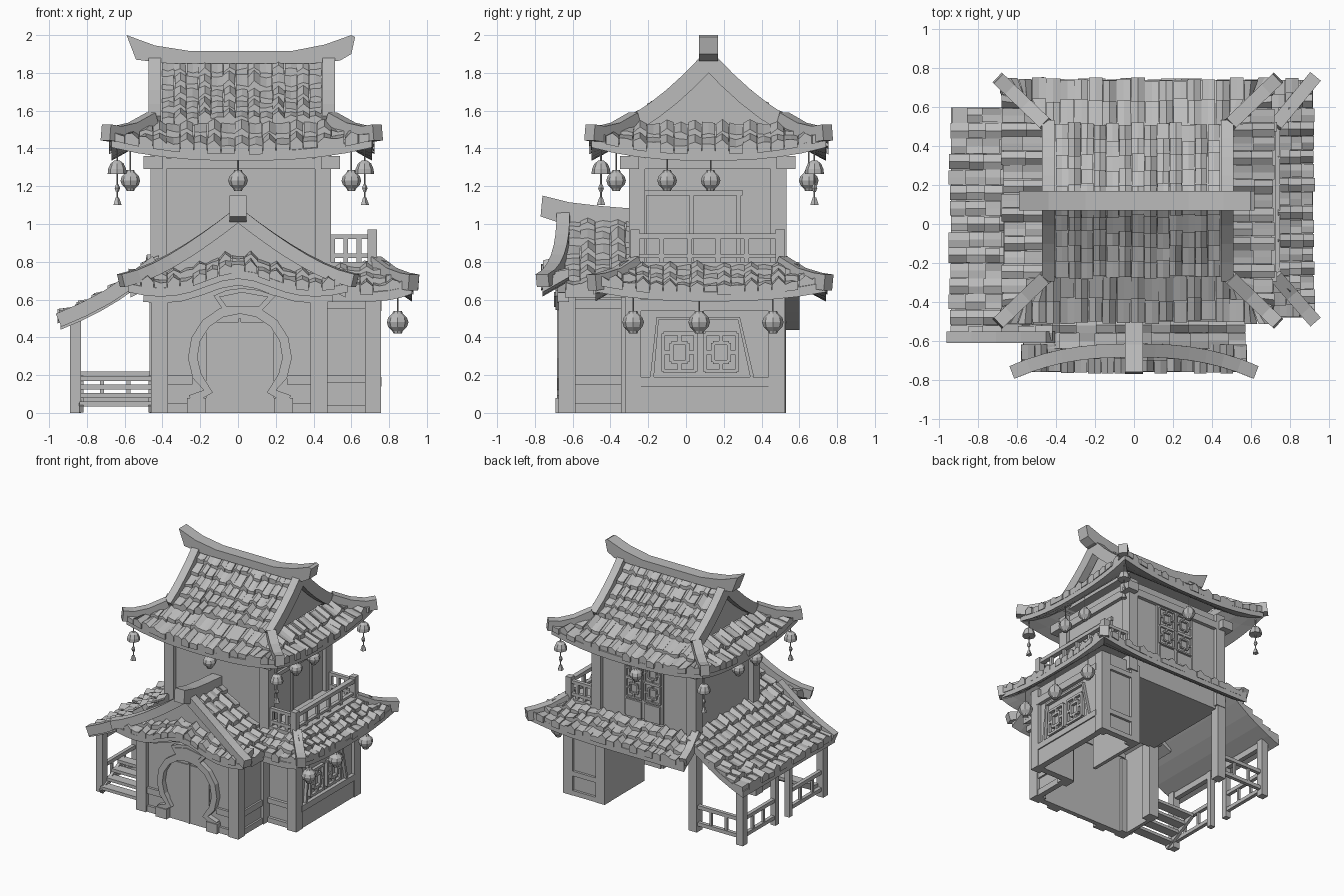
import bpy, bmesh, math, random
from mathutils import Vector as V

if "Cube" in bpy.data.objects:
    bpy.data.objects.remove(bpy.data.objects["Cube"])
random.seed(4)
grey = bpy.data.materials.new("stone_grey")
grey.diffuse_color = (0.5, 0.5, 0.5, 1)
grey.use_nodes = True
grey.node_tree.nodes["Principled BSDF"].inputs["Base Color"].default_value = grey.diffuse_color

def make(name, *parts):
    bm = bmesh.new()
    for verts, faces in parts:
        vs = [bm.verts.new(v) for v in verts]
        for f in faces:
            bm.faces.new([vs[i] for i in f])
    bmesh.ops.recalc_face_normals(bm, faces=bm.faces)
    me = bpy.data.meshes.new(name)
    bm.to_mesh(me); bm.free()
    me.materials.append(grey)
    bpy.context.collection.objects.link(bpy.data.objects.new(name, me))

def rings(rs):
    """Skin a list of equal rings and cap both ends."""
    n = len(rs[0])
    f = [(i*n+j, i*n+(j+1) % n, (i+1)*n+(j+1) % n, (i+1)*n+j) for i in range(len(rs)-1) for j in range(n)]
    f += [tuple(range(n))[::-1], tuple(range((len(rs)-1)*n, len(rs)*n))]
    return [p for r in rs for p in r], f

def box(x0, x1, y0, y1, z0, z1):
    return rings([[(x0, y0, z), (x1, y0, z), (x1, y1, z), (x0, y1, z)] for z in (z0, z1)])

def post(x, y, z0, z1, w):
    return box(x-w/2, x+w/2, y-w/2, y+w/2, z0, z1)

def plate(pts, axis, a, b):
    """Extrude a 2D outline along x or y."""
    return rings([[(c, p, q) if axis == 'x' else (p, c, q) for p, q in pts] for c in (a, b)])

def sweep(pts, w, h, up=(0, 0, 1)):
    pts = [V(p) for p in pts]
    rs = []
    for i, p in enumerate(pts):
        t = (pts[min(i+1, len(pts)-1)] - pts[max(i-1, 0)]).normalized()
        s = t.cross(V(up)).normalized()
        n = s.cross(t)
        rs.append([p + s*a*w/2 + n*b*h/2 for a, b in ((-1, -1), (1, -1), (1, 1), (-1, 1))])
    return rings(rs)

def lathe(prof, x, y, n=8):
    return rings([[(x+r*math.cos(k*math.tau/n), y+r*math.sin(k*math.tau/n), z) for k in range(n)] for r, z in prof])

def sheet(f, nu, nv, th):
    """Closed slab under a roof surface f(u, v)."""
    rs = []
    for i in range(nu+1):
        top = [V(f(i/nu, j/nv)) for j in range(nv+1)]
        rs.append(top + [p - V((0, 0, th)) for p in reversed(top)])
    return rings(rs)

def tiles(f, nu, nv, lift=0.035):
    """Overlapping bowed roof tiles with rough edges."""
    out = []
    for j in range(nv):
        for i in range(nu):
            r = lambda s: random.uniform(-s, s)
            v0, v1 = max(0, (j-0.1)/nv), min(1.06, (j+1.05+r(0.12))/nv)
            u0, u1, k = (i+0.02+r(0.03))/nu, (i+0.98+r(0.03))/nu, r(0.01)
            hi = 0.022 if (i % 2) else 0.002
            rs = []
            for v, h in ((v0, 0.004), (v1, lift)):
                at = lambda u, z: V(f(u, v)) + V((0, 0, z))
                rs.append([at(u0, -0.01), at(u1, -0.01), at(u1, h+r(0.008)),
                           at((u0+u1)/2, h+hi+k), at(u0, h+r(0.008))])
            out.append(rings(rs))
    return out

def lerp(a, b, t):
    return a + (b-a)*t

def skirt(a, b, c, d, la, lb):
    """Curved eave: inner edge a-b, outer edge c-d, corner lifts la and lb.
    Returns the fanned surface and one with parallel rows clipped at the hips."""
    a, b, c, d = map(V, (a, b, c, d))
    def f(u, v):
        p = lerp(lerp(a, b, u), lerp(c, d, u), v)
        s = abs(2*u-1)**2.5 * v*v
        p.z += (la if u < 0.5 else lb)*s - 0.12*v*(1-v)*abs(a.z-c.z)*2
        return p
    e = (d-c).normalized()
    length = (d-c).length
    def g(u, v):
        lo, hi = (a-c).dot(e)*(1-v), lerp((b-c).dot(e), length, v)
        return f(min(1, max(0, (u*length-lo)/(hi-lo))), v)
    return f, g

def hip(p, q, rise):
    p, q = V(p), V(q)
    return sweep([p, lerp(p, q, 0.4)-V((0, 0, 0.015)), lerp(p, q, 0.75), q+V((0, 0, rise))], 0.07, 0.085)

# ---------------- upper roof ----------------
def prof(v):
    return 0.39*v, 1.86 - 0.33*(1.3*v - 0.3*v*v)
for s, n in ((-1, "front"), (1, "back")):
    f = lambda u, v, s=s: (lerp(-0.45, 0.49, u), 0.12+s*prof(v)[0], prof(v)[1])
    make("upper_roof_slab_"+n, sheet(f, 1, 6, 0.04))
    g = lambda u, v, f=f: f(0.05+0.9*u, v)
    make("upper_roof_tiles_"+n, *tiles(g, 13, 5))
inner = [(-0.45, -0.27, 1.53), (0.49, -0.27, 1.53), (0.49, 0.51, 1.53), (-0.45, 0.51, 1.53)]
outer = [(-0.67, -0.5, 1.385), (0.71, -0.5, 1.385), (0.71, 0.74, 1.385), (-0.67, 0.74, 1.385)]
for i, n in enumerate(("front", "right", "back", "left")):
    j = (i+1) % 4
    f, g = skirt(inner[i], inner[j], outer[i], outer[j], 0.07, 0.07)
    make("upper_eave_slab_"+n, sheet(f, 10, 3, 0.05))
    make("upper_eave_tiles_"+n, *tiles(g, 19 if i % 2 == 0 else 17, 2))
tips = [(-0.7, -0.51, 1.45), (0.74, -0.51, 1.45), (0.74, 0.75, 1.45), (-0.7, 0.75, 1.45)]
make("upper_hip_ridges", *[hip(V(p)+V((0, 0, 0.02)), q, 0.035) for p, q in zip(inner, tips)])
make("upper_gable", plate([(0.12-prof(v/4)[0], prof(v/4)[1]-0.03) for v in range(5)] +
                          [(0.12+prof(v/4)[0], prof(v/4)[1]-0.03) for v in range(4, 0, -1)], 'x', -0.4, 0.44))
make("gable_rakes", *[sweep([(x, 0.12+s*prof(v/4)[0], prof(v/4)[1]+0.005) for v in range(5)], 0.065, 0.09)
                      for x in (-0.44, 0.48) for s in (-1, 1)])
make("main_ridge", plate([(-0.59, 2.0), (-0.44, 1.945), (-0.25, 1.915), (0.28, 1.915), (0.46, 1.95), (0.6, 2.0),
                          (0.62, 1.99), (0.6, 1.9), (0.54, 1.865), (0.4, 1.85), (-0.37, 1.85), (-0.54, 1.87)],
                         'y', 0.07, 0.17))

# ---------------- upper storey ----------------
make("upper_walls", box(-0.42, 0.46, -0.27, 0.5, 0.6, 1.42))
make("upper_posts", *[post(x, y, 0.62, 1.42, 0.085) for x in (-0.42, 0.45) for y in (-0.26, 0.49)])
make("upper_beams", *[box(-0.46, 0.49, y-0.02, y+0.02, 1.29, 1.35) for y in (-0.28, 0.51)],
     *[box(x-0.02, x+0.02, -0.3, 0.53, 1.29, 1.35) for x in (-0.43, 0.47)])
make("eave_brackets", *[box(x-0.05, x+0.05, y-0.05, y+0.05, 1.29, 1.36) for x in (-0.45, 0.49) for y in (-0.3, 0.53)])
make("balcony_door", box(0.455, 0.468, -0.22, 0.28, 0.8, 1.16),
     *[box(0.46, 0.48, y-0.012, y+0.012, 0.8, 1.17) for y in (-0.22, 0.03, 0.28)], box(0.46, 0.48, -0.25, 0.3, 1.15, 1.18))

def lattice(to3d, a0, a1, b0, b1, t=0.012):
    """Outer frame, nested frame and short ties, mapped by to3d(a0, a1, b0, b1)."""
    am, bc = (a0+a1)/2, (b0+b1)/2
    da, db = (a1-a0)/4, (b1-b0)/4
    out = []
    for k in (1, 2):
        out += [to3d(am-k*da, am+k*da, b-t/2, b+t/2) for b in (bc-k*db, bc+k*db)]
        out += [to3d(a-t/2, a+t/2, bc-k*db, bc+k*db) for a in (am-k*da, am+k*da)]
    out += [to3d(a, a+da, bc-t/2, bc+t/2) for a in (a0, am+da)]
    return out + [to3d(am-t/2, am+t/2, b, b+db) for b in (b0, bc+db)]
back = lambda a, b, c, d: box(a, b, 0.505, 0.53, c, d)
make("back_lattice_doors", *[p for a, b in ((-0.13, 0.01), (0.04, 0.18)) for z in (0.96, 1.12)
                             for p in lattice(back, a, b, z, z+0.15)],
     box(-0.15, 0.2, 0.49, 0.515, 0.8, 1.29), *[back(a, b, 0.8, 0.94) for a, b in ((-0.13, 0.01), (0.04, 0.18))])

# ---------------- balcony ----------------
make("balcony_floor", box(0.44, 0.75, -0.3, 0.53, 0.74, 0.8))
make("balcony_posts", *[post(0.71, y, 0.78, 0.97, 0.05) for y in (-0.27, 0.5)],
     *[post(0.71, y, 0.78, 0.93, 0.025) for y in (-0.13, 0.02, 0.17, 0.32)],
     *[post(x, y, 0.78, 0.93, 0.025) for x in (0.5, 0.57, 0.64) for y in (-0.27, 0.5)])
make("balcony_rails", box(0.69, 0.73, -0.28, 0.52, 0.92, 0.95), box(0.695, 0.725, -0.28, 0.52, 0.82, 0.84),
     *[box(0.47, 0.72, y-0.015, y+0.015, z, z+0.025) for y in (-0.27, 0.5) for z in (0.82, 0.92)])

# ---------------- lower right and back roof ----------------
I = [(0.44, -0.28, 0.78), (0.74, -0.28, 0.78), (0.74, 0.52, 0.78), (-0.46, 0.52, 0.78)]
O = [(0.44, -0.48, 0.64), (0.92, -0.48, 0.64), (0.92, 0.74, 0.64), (-0.5, 0.74, 0.64)]
for i, (n, nu, la, lb) in enumerate((("front", 7, 0, 0.04), ("right", 17, 0.05, 0.05), ("back", 20, 0.05, 0))):
    f, g = skirt(I[i], I[i+1], O[i], O[i+1], la, lb)
    make("lower_eave_slab_"+n, sheet(f, 8, 3, 0.05))
    make("lower_eave_tiles_"+n, *tiles(g, nu, 3))
make("lower_hip_ridges", hip((0.72, -0.26, 0.79), (0.93, -0.5, 0.67), 0.02), hip((0.72, 0.5, 0.79), (0.93, 0.755, 0.67), 0.02),
     sweep([(-0.45, 0.5, 0.81), (-0.47, 0.63, 0.71), (-0.49, 0.74, 0.67)], 0.06, 0.07))

# ---------------- lower right room ----------------
make("right_room_walls", box(0.4, 0.73, -0.27, -0.24, 0, 0.7), box(0.7, 0.73, -0.26, 0.5, 0, 0.7),
     box(0.4, 0.73, 0.47, 0.5, 0, 0.7), box(0.38, 0.41, 0.0, 0.5, 0, 0.7))
make("right_room_posts", *[post(x, y, 0, 0.68, 0.085) for x, y in ((0.715, -0.28), (0.715, 0.48), (0.42, 0.48))])
make("right_room_trim", box(0.72, 0.75, -0.25, 0.45, 0, 0.14), box(0.72, 0.76, -0.25, 0.45, 0.14, 0.19),
     box(0.72, 0.76, -0.25, 0.45, 0.54, 0.6),
     *[box(0.46, 0.68, y-0.015, y+0.015, z, z+0.04) for y in (-0.28, 0.505) for z in (0, 0.16, 0.55)])
side = lambda a, b, c, d: box(0.725, 0.755, a, b, c, d)
make("right_lattice_window", *lattice(side, -0.12, 0.05, 0.22, 0.42, 0.02), *lattice(side, 0.1, 0.27, 0.22, 0.42, 0.02),
     sweep([(0.74, -0.18, 0.19), (0.74, -0.15, 0.5), (0.74, 0.28, 0.5), (0.74, 0.35, 0.19)], 0.02, 0.03, (1, 0, 0)))

# ---------------- front entrance ----------------
def arch(x):
    return 0.645 + 0.11*math.exp(-(x/0.24)**2) + 0.05*(abs(x)/0.62)**4
xs = [-0.44+0.088*k for k in range(11)]
make("entrance_front_wall", plate([(-0.44, 0), (0.45, 0)] + [(x, arch(x)) for x in reversed(xs)], 'y', -0.64, -0.61))
make("entrance_side_walls", box(0.42, 0.45, -0.64, -0.26, 0, 0.68), box(-0.45, -0.42, -0.64, -0.3, 0, 0.7))
make("entrance_posts", *[post(x, y, 0, 0.64, 0.09) for x in (-0.415, 0.43) for y in (-0.63, -0.3)],
     post(-0.43, 0.49, 0, 0.75, 0.075))
make("entrance_lintel", sweep([(-0.5+0.1*k, -0.65, arch(-0.5+0.1*k)-0.055) for k in range(11)], 0.06, 0.05))
make("entrance_trim", *[box(a, b, -0.66, -0.63, z, z+0.05) for a, b in ((-0.4, -0.24), (0.26, 0.4)) for z in (0, 0.15)],
     *[box(0.44, 0.465, -0.6, -0.32, z, z+0.05) for z in (0, 0.15, 0.55)])
ring = [(0.01+0.25*math.sin(t), -0.655, 0.3+0.25*math.cos(t)) for t in [math.radians(-138+23*k) for k in range(13)]]
ring = [(-0.25, -0.655, 0.07)] + ring + [(0.27, -0.655, 0.07)]
make("round_door_frame", sweep(ring, 0.05, 0.055, (0, 1, 0)), box(-0.27, -0.17, -0.69, -0.63, 0, 0.08),
     box(0.19, 0.29, -0.69, -0.63, 0, 0.08))
make("door_leaves", *[box(a, b, -0.648, -0.635, 0, 0.48) for a, b in ((-0.17, 0.004), (0.016, 0.19))])
make("door_seam_trim", box(0.003, 0.017, -0.655, -0.635, 0, 0.5))
make("name_board", plate([(-0.08, 0.545), (0.13, 0.545), (0.2, 0.62), (0.11, 0.65), (0.02, 0.66), (-0.06, 0.65), (-0.13, 0.62)],
                         'y', -0.69, -0.635),
     plate([(-0.06, 0.56), (0.11, 0.56), (0.16, 0.615), (0.02, 0.64), (-0.1, 0.615)], 'y', -0.698, -0.68))
make("entrance_gable", plate([(-0.5, 0.66), (0.5, 0.66), (0.25, 0.83), (0, 1.03), (-0.25, 0.83)], 'y', -0.64, -0.6))

def fall(v):
    return 1.03 - 0.38*(1.3*v - 0.3*v*v)
for s, n in ((-1, "left"), (1, "right")):
    f = lambda u, v, s=s: (s*0.57*v, lerp(-0.64, -0.24, u), fall(v))
    make("entrance_roof_slab_"+n, sheet(f, 1, 6, 0.04))
    make("entrance_roof_tiles_"+n, *tiles(f, 5, 6))
    make("entrance_rake_"+n, sweep([(s*0.62*v, -0.65-0.11*v**2.5, fall(v)+0.02+0.03*v**5)
                                    for v in [k/7 for k in range(8)]], 0.07, 0.07))
f = lambda u, v: (lerp(-0.58, 0.58, u), -0.62-0.14*v, arch(lerp(-0.58, 0.58, u)) + 0.08*(1-v))
make("entrance_eave_slab", sheet(f, 14, 2, 0.045))
make("entrance_eave_tiles", *tiles(f, 17, 2, 0.03))
make("entrance_ridge", plate([(-0.76, 1.15), (-0.77, 1.04), (-0.68, 1.01), (-0.26, 1.0), (-0.26, 1.08), (-0.45, 1.095), (-0.62, 1.115)],
                             'x', -0.045, 0.045))

# ---------------- left porch ----------------
f = lambda u, v: (-0.42-0.52*v, lerp(0.6, -0.6, u), 0.8-0.31*v-0.03*math.sin(math.pi*v))
make("porch_roof_slab", sheet(f, 1, 5, 0.05))
make("porch_roof_tiles", *tiles(f, 15, 6))
make("porch_rake", sweep([V(f(0.985, v/4))+V((-0.01, 0, 0)) for v in range(5)], 0.06, 0.075))
make("porch_posts", *[post(-0.86, y, 0, 0.5, 0.06) for y in (0.5, -0.55)],
     *[post(-0.86, y, 0, 0.5, 0.045) for y in (0.07, -0.11)], box(-0.88, -0.84, -0.58, 0.53, 0.43, 0.48))
make("porch_rails", *[box(-0.875, -0.845, a, b, z, z+0.03) for a, b in ((-0.55, -0.11), (0.07, 0.5)) for z in (0.05, 0.19)],
     *[box(-0.86, -0.43, 0.485, 0.515, z, z+0.03) for z in (0.05, 0.19)],
     *[post(x, 0.5, 0.06, 0.2, 0.02) for x in (-0.72, -0.58)],
     *[post(-0.86, y, 0.06, 0.2, 0.02) for y in (-0.42, -0.26, 0.22, 0.36)])
make("porch_steps", *[box(-0.84, -0.45, -0.6+0.075*k, -0.52+0.075*k, 0.035+0.045*k, 0.06+0.045*k) for k in range(4)],
     *[sweep([(x, -0.6, 0.02), (x, -0.3, 0.18)], 0.025, 0.04) for x in (-0.83, -0.46)])

# ---------------- lanterns and bells ----------------
def lantern(x, y, z, r, top):
    return [lathe([(r*0.4, z-r*1.1), (r*0.5, z-r*0.85), (r*0.9, z-r*0.45), (r*1.04, z), (r*0.9, z+r*0.45),
                   (r*0.5, z+r*0.85), (r*0.4, z+r*1.1)], x, y),
            lathe([(0.004, z+r), (0.004, top)], x, y, 4)]
spots = [(0, -0.37), (0, 0.65)] + [(x, y) for x in (-0.57, 0.6) for y in (-0.1, 0.13)]
make("upper_lanterns", *[p for x, y in spots for p in lantern(x, y, 1.23, 0.05, 1.4)])
make("lower_lanterns", *[p for y in (-0.28, 0.07, 0.46) for p in lantern(0.845, y, 0.48, 0.055, 0.66)])
bells = [(x, y) for x in (-0.64, 0.67) for y in (-0.45, 0.68)]
make("corner_bells", *[lathe([(0.05, 1.265), (0.048, 1.29), (0.035, 1.32), (0.015, 1.335)], x, y) for x, y in bells],
     *[lathe([(0.004, 1.12), (0.004, 1.45)], x, y, 4) for x, y in bells],
     *[lathe([(0.024, 1.1), (0.01, 1.14)], x, y, 5) for x, y in bells],
     *[lathe([(0.008, 1.17), (0.016, 1.19), (0.008, 1.21)], x, y, 5) for x, y in bells])
